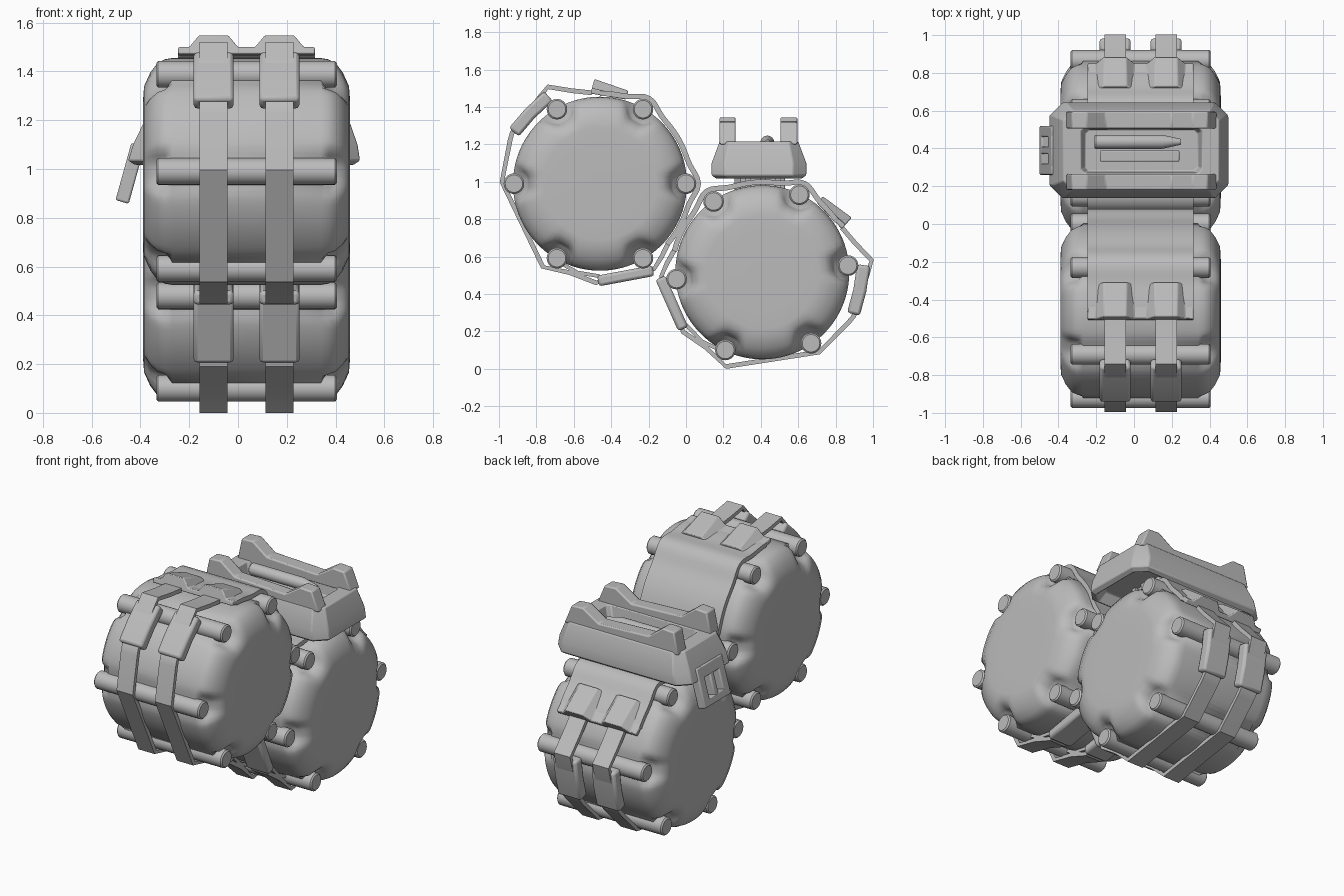
import bpy, bmesh, math
from mathutils import Vector

cube = bpy.data.objects.get("Cube")
if cube:
    bpy.data.objects.remove(cube, do_unlink=True)

grey = bpy.data.materials.new("plain_grey")
grey.use_nodes = True
grey.diffuse_color = (0.5, 0.5, 0.5, 1)
grey.node_tree.nodes["Principled BSDF"].inputs["Base Color"].default_value = (0.5, 0.5, 0.5, 1)

CX = 0.035    # middle plane of both drums
TILT = math.radians(124.5)


def front(u, v):
    return u - 0.46, v + 0.99


def rear(u, v):
    # the rear drum is a mirrored copy of the front one
    c, s = math.cos(TILT), math.sin(TILT)
    return u * c + v * s + 0.408, u * s - v * c + 0.516


def finish(name, bm, bevel=0, sharp=0.6):
    bmesh.ops.remove_doubles(bm, verts=bm.verts, dist=1e-5)
    bmesh.ops.recalc_face_normals(bm, faces=bm.faces)
    for f in bm.faces:
        f.smooth = True
    for e in bm.edges:
        e.smooth = len(e.link_faces) == 2 and e.calc_face_angle(0) < sharp
    me = bpy.data.meshes.new(name)
    bm.to_mesh(me)
    bm.free()
    me.materials.append(grey)
    ob = bpy.data.objects.new(name, me)
    bpy.context.collection.objects.link(ob)
    if bevel:
        mod = ob.modifiers.new("rounded_edges", 'BEVEL')
        mod.width, mod.segments, mod.limit_method = bevel, 2, 'ANGLE'
    return ob


def loft(name, rings, bevel=0, sharp=0.6):
    """Skin a list of closed rings of 3D points and cap both ends."""
    bm = bmesh.new()
    vs = [[bm.verts.new(p) for p in ring] for ring in rings]
    n = len(vs[0])
    for a, b in zip(vs, vs[1:]):
        for i in range(n):
            j = (i + 1) % n
            bm.faces.new((a[i], a[j], b[j], b[i]))
    bm.faces.new(vs[0])
    bm.faces.new(vs[-1])
    return finish(name, bm, bevel, sharp)


def ribbon(name, path, thick, x, half, place, bevel=0):
    """Flat band following a 2D path, with its width along x."""
    pts = [Vector(p) for p in path]
    rings = []
    for i, p in enumerate(pts):
        t = (pts[min(i + 1, len(pts) - 1)] - pts[max(i - 1, 0)]).normalized()
        n = Vector((-t.y, t.x)) * thick / 2
        a, b = place(*(p + n)), place(*(p - n))
        rings.append([(x - half, *a), (x + half, *a), (x + half, *b), (x - half, *b)])
    return loft(name, rings, bevel)


def rod(name, y, z, x0, x1, r, tip=0.008, tip_scale=0.85):
    def ring(x, k):
        return [(x, y + k * math.cos(a), z + k * math.sin(a))
                for a in (math.tau * i / 24 for i in range(24))]
    return loft(name, [ring(x0, r * 0.85), ring(x0 + 0.008, r),
                       ring(x1 - tip, r), ring(x1, r * tip_scale)])


def box(name, x, y, z, bevel=0):
    return loft(name, [[(a, y[0], h) for a in x] + [(a, y[1], h) for a in reversed(x)]
                       for h in z], bevel)


def rod_near(deg, width, power):
    d = abs((deg + 30) % 60 - 30)
    return math.exp(-(d / width) ** power)


def polar(r, deg):
    return r * math.cos(math.radians(deg)), r * math.sin(math.radians(deg))


# half profile of the drum: x offset, radius, notch depth at the rods
HALF = [(0.425, 0.05, 0), (0.425, 0.2, 0), (0.424, 0.3, 0), (0.42, 0.35, 0.015),
        (0.395, 0.405, 0.04), (0.365, 0.445, 0.065), (0.335, 0.46, 0.07), (0.305, 0.465, 0)]
STRAP = [(-0.043, 0.486), (-0.15, 0.497), (-0.278, 0.518), (-0.32, 0.465), (-0.47, 0.27),
         (-0.48, 0.235), (-0.524, 0.01), (-0.305, -0.445), (-0.16, -0.476), (-0.02, -0.53),
         (0.03, -0.51), (0.29, -0.455), (0.33, -0.39), (0.372, -0.305)]


def drum(label, place):
    # rounded body, notched around each rod
    profile = HALF + [(-x, r, d) for x, r, d in reversed(HALF)]
    rings = []
    for x, r, dip in profile:
        ring = []
        for deg in range(0, 360, 3):
            ring.append((CX + x, *place(*polar(r - dip * rod_near(deg, 10, 4), deg))))
        rings.append(ring)
    loft(label + "_drum_body", rings, sharp=1.2)

    # six tie rods round the rim
    for k in range(6):
        rod(f"{label}_tie_rod_{k + 1}", *place(*polar(0.46, 60 * k)), CX - 0.37, CX + 0.37, 0.055)

    # cover plate that bulges over the rods
    arc = [polar(0.483 + 0.043 * (rod_near(a, 9, 2) if a > -30 else 0), a)
           for a in range(-42, 93, 3)]
    ribbon(label + "_cover_plate", arc, 0.028, CX, 0.28, place)

    # raised lip with one hump over each strap
    right = [(0.28, 0), (0.28, 0.03), (0.235, 0.03), (0.195, 0.08), (0.075, 0.08), (0.035, 0.03)]
    outline = right + [(-x, h) for x, h in reversed(right)]
    lip = []
    for base, k in ((Vector((-0.05, 0.482)), 1), (Vector((0.14, 0.45)), 0.6)):
        lip.append([(CX + x, *place(*(base + Vector((0.25, 0.97)) * h * k))) for x, h in outline])
    loft(label + "_plate_lip", lip, 0.006)

    # two straps, each with an upper and a lower buckle
    for side, x in (("right", CX - 0.135), ("left", CX + 0.135)):
        ribbon(f"{label}_{side}_strap", STRAP, 0.025, x, 0.057, place)
        ribbon(f"{label}_{side}_upper_buckle", [(-0.275, 0.468), (-0.375, 0.375), (-0.46, 0.275)],
               0.07, x, 0.082, place, 0.015)
        ribbon(f"{label}_{side}_lower_buckle", [(-0.01, -0.52), (0.13, -0.494), (0.285, -0.465)],
               0.058, x, 0.082, place, 0.015)
        ribbon(f"{label}_{side}_strap_fold", [(-0.2, -0.43), (-0.12, -0.475), (0, -0.495)],
               0.02, x, 0.057, place)


drum("front", front)
drum("rear", rear)


# feed mount: hollow underside, flared skirt, sunken tray
def octagon(x0, x1, y0, y1, z, c):
    return [(x0 + c, y0, z), (x1 - c, y0, z), (x1, y0 + c, z), (x1, y1 - c, z),
            (x1 - c, y1, z), (x0 + c, y1, z), (x0, y1 - c, z), (x0, y0 + c, z)]


loft("feed_mount", [
    octagon(-0.38, 0.43, 0.2, 0.58, 1.08, 0.05),
    octagon(-0.42, 0.47, 0.165, 0.615, 1.015, 0.06),
    octagon(-0.45, 0.5, 0.137, 0.643, 1.035, 0.07),
    octagon(-0.43, 0.49, 0.137, 0.643, 1.1, 0.07),
    octagon(-0.375, 0.45, 0.18, 0.6, 1.215, 0.05),
    octagon(-0.28, 0.36, 0.27, 0.51, 1.215, 0.02),
    octagon(-0.26, 0.34, 0.28, 0.5, 1.14, 0.02)], 0.006, 0.4)

# saddle shaped side walls
WALL = [(-0.36, 1.2), (-0.33, 1.34), (-0.25, 1.345), (-0.15, 1.27), (0.2, 1.255),
        (0.31, 1.325), (0.39, 1.32), (0.44, 1.2)]
for label, y0, y1 in (("front", 0.18, 0.265), ("rear", 0.505, 0.595)):
    loft(label + "_mount_wall", [[(x, y, z) for x, z in WALL] for y in (y0, y1)], 0.008)

# feed bar and slot plate in the tray, neck down to the rear drum
rod("feed_bar", 0.435, 1.21, -0.21, 0.25, 0.037, 0.1, 0.4)
box("feed_slot_plate", (-0.18, 0.24), (0.33, 0.39), (1.13, 1.18), 0.006)
box("mount_neck", (-0.18, 0.26), (0.29, 0.53), (0.9, 1.1), 0.01)
for k, y in enumerate((0.33, 0.41, 0.49)):
    box(f"neck_rib_{k + 1}", (-0.2, 0.28), (y - 0.015, y + 0.015), (0.92, 1.09))


# tilted latch frame hanging on the right end of the mount
def latch_bar(name, y0, y1, t0, t1):
    top, bottom = Vector((-0.41, 1.1)), Vector((-0.475, 0.865))
    n = Vector((0.027, -0.008))
    rings = []
    for t in (t0, t1):
        p = top.lerp(bottom, t)
        a, b = p + n, p - n
        rings.append([(a.x, y0, a.y), (a.x, y1, a.y), (b.x, y1, b.y), (b.x, y0, b.y)])
    loft(name, rings, 0.008)


latch_bar("latch_front_side", 0.26, 0.32, 0, 1)
latch_bar("latch_rear_side", 0.46, 0.52, 0, 1)
latch_bar("latch_top", 0.3, 0.48, 0, 0.3)
latch_bar("latch_bottom", 0.3, 0.48, 0.8, 1)
latch_bar("latch_pin", 0.37, 0.41, 0.25, 0.85)
